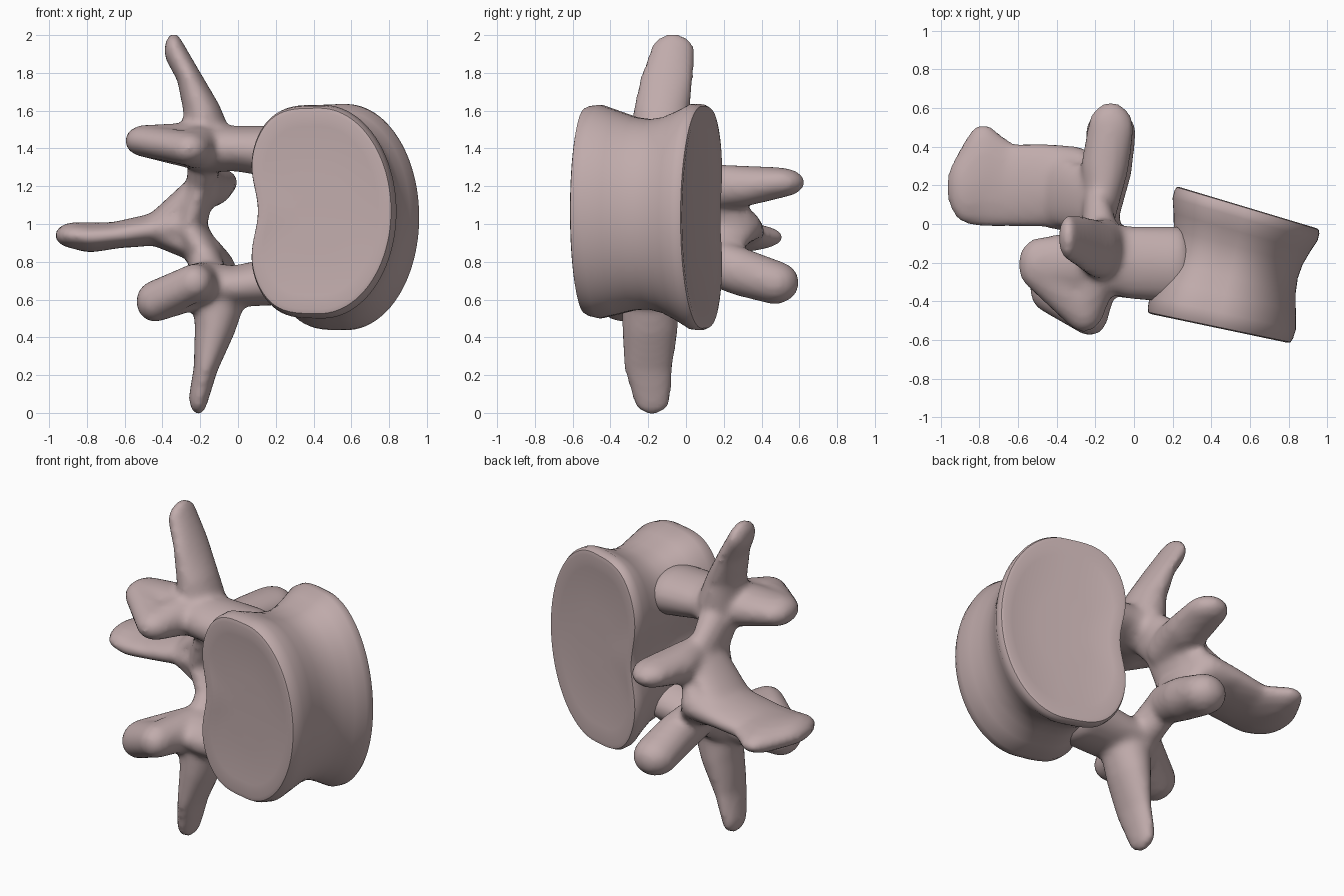
import bpy, bmesh, math
from mathutils import Matrix

cube = bpy.data.objects.get("Cube")
if cube:
    bpy.data.objects.remove(cube, do_unlink=True)

bone = bpy.data.materials.new("pinkish bone")
bone.use_nodes = True
COLOUR = (0.53, 0.41, 0.41, 1)
bone.diffuse_color = COLOUR
bone.node_tree.nodes["Principled BSDF"].inputs["Base Color"].default_value = COLOUR


def make_object(name, bm):
    bmesh.ops.recalc_face_normals(bm, faces=bm.faces)
    mesh = bpy.data.meshes.new(name)
    bm.to_mesh(mesh)
    bm.free()
    mesh.materials.append(bone)
    ob = bpy.data.objects.new(name, mesh)
    bpy.context.collection.objects.link(ob)
    return ob


def limb(bm, *stations):
    """Chain of convex hulls between ellipsoids given as (centre, radii)."""
    for pair in zip(stations, stations[1:]):
        part = bmesh.new()
        for centre, radii in pair:
            place = Matrix.Translation(centre) @ Matrix.Diagonal((*radii, 1))
            bmesh.ops.create_icosphere(part, subdivisions=3, radius=1, matrix=place)
        hull = bmesh.ops.convex_hull(part, input=part.verts)
        loose = set(hull["geom_interior"]) | set(hull["geom_unused"])
        bmesh.ops.delete(part, geom=[g for g in loose if isinstance(g, bmesh.types.BMVert)],
                         context='VERTS')
        temp = bpy.data.meshes.new("temp")
        part.to_mesh(temp)
        part.free()
        bm.from_mesh(temp)
        bpy.data.meshes.remove(temp)


# Vertebral body: kidney outline lofted from the front disc to the back disc
SIDES = 96


def body_ring(bm, t, scale, sink=0):
    cx, cz = 0.43 + 0.15 * t, 1.07 - 0.035 * t
    rx, rz = 0.39 - 0.005 * t, 0.56 + 0.04 * t
    ring = []
    for i in range(SIDES):
        a = math.tau * i / SIDES
        c, s = math.cos(a), math.sin(a)
        if c < 0:  # squarer, dented side facing the canal
            c = -1.05 * abs(c) ** 0.55 + 0.19 * math.exp(-(s / 0.36) ** 2)
        x, z = c * rx * scale, s * rz * scale
        front, back = -0.54 - 0.21 * x, 0.09 - 0.3 * x
        ring.append(bm.verts.new((cx + x, front + (back - front) * t + sink, cz + z)))
    return ring


bm = bmesh.new()
sections = [(0, 0.4, 0.02), (0, 0.8, 0.012), (0, 0.93, 0.002), (0.012, 0.97, 0),
            (0.05, 0.99, 0), (0.13, 1, 0),
            (0.28, 0.94, 0), (0.42, 0.885, 0), (0.55, 0.865, 0), (0.67, 0.885, 0),
            (0.79, 0.94, 0), (0.9, 1, 0), (0.96, 1, 0), (0.99, 0.98, 0),
            (1, 0.94, -0.002), (1, 0.8, -0.015), (1, 0.4, -0.025)]
rings = [body_ring(bm, *s) for s in sections]
for a, b in zip(rings, rings[1:]):
    for i in range(SIDES):
        j = (i + 1) % SIDES
        bm.faces.new((a[i], a[j], b[j], b[i]))
bm.faces.new(rings[0])
bm.faces.new(rings[-1])
body = make_object("vertebral_body", bm)
bpy.context.view_layer.objects.active = body
body.select_set(True)
bpy.ops.object.shade_smooth_by_angle(angle=math.radians(45))

# Bony arch: every process is a chain of ellipsoids, fused into one skin
bm = bmesh.new()

# Pedicles
limb(bm, ((0.22, -0.21, 1.38), (0.1, 0.2, 0.14)), ((-0.02, -0.2, 1.40), (0.08, 0.19, 0.12)),
     ((-0.17, -0.17, 1.40), (0.1, 0.18, 0.13)))
limb(bm, ((0.22, -0.21, 0.70), (0.1, 0.2, 0.13)), ((-0.02, -0.2, 0.67), (0.08, 0.19, 0.11)),
     ((-0.17, -0.18, 0.68), (0.1, 0.18, 0.12)))

# Transverse processes
limb(bm, ((-0.16, -0.13, 1.45), (0.13, 0.16, 0.1)), ((-0.19, -0.13, 1.6), (0.1, 0.15, 0.08)),
     ((-0.26, -0.1, 1.78), (0.065, 0.14, 0.06)), ((-0.34, -0.07, 1.92), (0.05, 0.115, 0.09)))
limb(bm, ((-0.1, -0.19, 0.6), (0.14, 0.15, 0.1)), ((-0.12, -0.19, 0.45), (0.11, 0.15, 0.08)),
     ((-0.17, -0.2, 0.24), (0.065, 0.13, 0.06)), ((-0.21, -0.18, 0.08), (0.05, 0.1, 0.09)))

# Laminae
limb(bm, ((-0.17, -0.1, 1.38), (0.1, 0.16, 0.1)), ((-0.2, 0.08, 1.2), (0.07, 0.2, 0.1)),
     ((-0.26, 0.15, 1.0), (0.1, 0.23, 0.08)))
limb(bm, ((-0.15, -0.1, 0.7), (0.1, 0.15, 0.1)), ((-0.18, 0.08, 0.84), (0.09, 0.2, 0.09)),
     ((-0.26, 0.15, 0.97), (0.1, 0.23, 0.09)))

# Webs joining the laminae to the spinous process
limb(bm, ((-0.21, 0.11, 1.2), (0.06, 0.16, 0.07)), ((-0.42, 0.18, 1.0), (0.08, 0.19, 0.06)))
limb(bm, ((-0.2, 0.11, 0.85), (0.07, 0.16, 0.06)), ((-0.42, 0.18, 0.95), (0.08, 0.19, 0.07)))

# Spinous process
limb(bm, ((-0.28, 0.17, 0.99), (0.1, 0.23, 0.13)), ((-0.45, 0.2, 0.97), (0.1, 0.22, 0.085)),
     ((-0.65, 0.2, 0.94), (0.1, 0.22, 0.07)), ((-0.78, 0.25, 0.93), (0.13, 0.27, 0.08)),
     ((-0.86, 0.19, 0.94), (0.11, 0.19, 0.07)))

# Back articular processes
limb(bm, ((-0.17, 0.08, 1.2), (0.08, 0.14, 0.12)), ((-0.15, 0.3, 1.2), (0.125, 0.1, 0.11)),
     ((-0.12, 0.49, 1.22), (0.12, 0.14, 0.08)))
limb(bm, ((-0.17, 0.08, 0.82), (0.1, 0.14, 0.12)), ((-0.13, 0.28, 0.75), (0.12, 0.1, 0.13)),
     ((-0.12, 0.47, 0.69), (0.13, 0.13, 0.115)))

# Front articular processes, each a rounded triangular plate
for root, cusp, flange in (
        (((-0.19, -0.2, 1.41), (0.12, 0.18, 0.13)), ((-0.26, -0.43, 1.40), (0.11, 0.13, 0.09)),
         ((-0.49, -0.21, 1.44), (0.11, 0.14, 0.085)),),
        (((-0.19, -0.22, 0.68), (0.12, 0.18, 0.12)), ((-0.23, -0.46, 0.69), (0.1, 0.12, 0.1)),
         ((-0.44, -0.33, 0.59), (0.1, 0.13, 0.11)))):
    limb(bm, root, cusp, flange, root)

arch = make_object("bony_arch", bm)
fuse = arch.modifiers.new("fuse", 'REMESH')
fuse.mode = 'VOXEL'
fuse.voxel_size = 0.02
fuse.use_smooth_shade = True
soften = arch.modifiers.new("soften", 'SMOOTH')
soften.factor = 0.5
soften.iterations = 8
